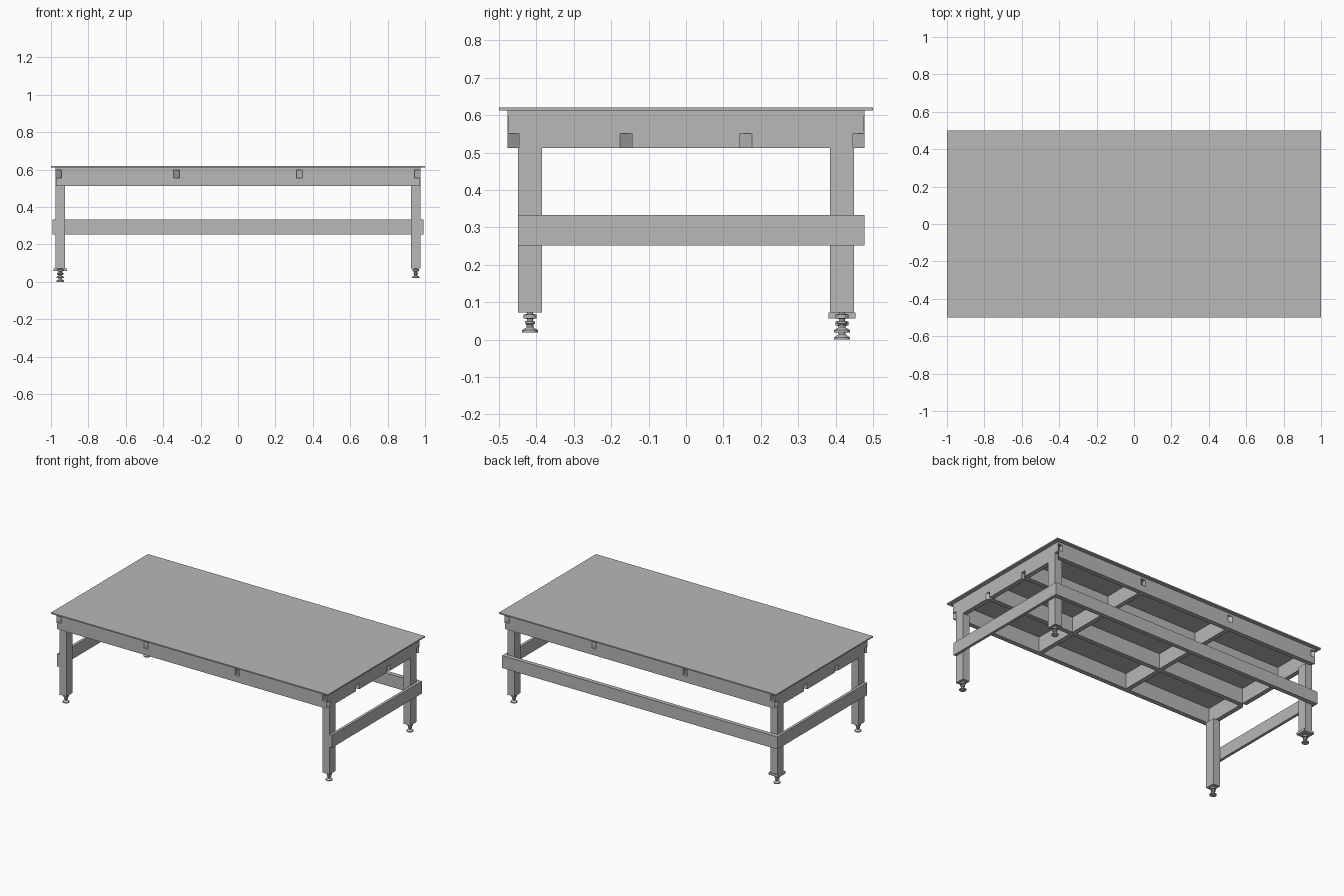
import bpy
import bmesh
import math

if "Cube" in bpy.data.objects:
    bpy.data.objects.remove(bpy.data.objects["Cube"])

steel = bpy.data.materials.new("plain_grey_steel")
steel.use_nodes = True
steel.diffuse_color = (0.48, 0.48, 0.48, 1)
steel.node_tree.nodes["Principled BSDF"].inputs["Base Color"].default_value = steel.diffuse_color


def add_object(name, bm):
    bmesh.ops.recalc_face_normals(bm, faces=bm.faces)
    mesh = bpy.data.meshes.new(name)
    bm.to_mesh(mesh)
    bm.free()
    mesh.materials.append(steel)
    obj = bpy.data.objects.new(name, mesh)
    bpy.context.collection.objects.link(obj)
    return obj


def prism(bm, outline, z0, z1):
    """Extrude a plan outline from z0 to z1."""
    low = [bm.verts.new((x, y, z0)) for x, y in outline]
    face = bm.faces.new(low)
    new = bmesh.ops.extrude_face_region(bm, geom=[face])["geom"]
    for v in new:
        if isinstance(v, bmesh.types.BMVert):
            v.co.z = z1


def box(name, x0, x1, y0, y1, z0, z1):
    bm = bmesh.new()
    prism(bm, [(x0, y0), (x1, y0), (x1, y1), (x0, y1)], z0, z1)
    return add_object(name, bm)


def lathe(name, profile, x, y, z, steps=24):
    """Spin a (radius, height) profile about a vertical axis."""
    bm = bmesh.new()
    verts = [bm.verts.new((r, 0, h)) for r, h in profile]
    edges = [bm.edges.new(pair) for pair in zip(verts, verts[1:])]
    bmesh.ops.spin(bm, geom=verts + edges, axis=(0, 0, 1), cent=(0, 0, 0),
                   angle=math.tau, steps=steps)
    bmesh.ops.remove_doubles(bm, verts=bm.verts, dist=0.0001)
    obj = add_object(name, bm)
    obj.location = (x, y, z)
    bpy.ops.object.select_all(action="DESELECT")
    obj.select_set(True)
    bpy.context.view_layer.objects.active = obj
    bpy.ops.object.shade_smooth_by_angle(angle=math.radians(35))
    return obj


HX, HY = 0.975, 0.477      # half size of the frame
T = 0.03                   # beam thickness
LOW, HIGH = 0.512, 0.612   # frame height

# Table top
box("table_top", -1, 1, -0.5, 0.5, HIGH, 0.62)

# Frame of crossing beams
frame = []
for i, x in enumerate((-HX + T / 2, -0.33, 0.33, HX - T / 2)):
    end = HY if i in (0, 3) else HY - T
    frame.append(box(f"cross_beam_{i + 1}", x - T / 2, x + T / 2, -end, end, LOW, HIGH))
for i, y in enumerate((-HY + T / 2, -0.16, 0.16, HY - T / 2)):
    frame.append(box(f"long_beam_{i + 1}", -HX + T, HX - T, y - T / 2, y + T / 2, LOW, HIGH))

# Small wedge pockets where the beams meet the outside of the frame
bm = bmesh.new()
DEPTH = 0.024
for side in (-1, 1):
    for m in (-1, 1):
        for c, half in ((0.16, 0.016), (HY - T / 2, 0.016)):
            a, b = m * (c + half), m * (c - half)
            prism(bm, [(side * (HX + 0.01), a), (side * HX, a),
                       (side * (HX - DEPTH), b), (side * (HX + 0.01), b)], LOW - 0.01, 0.551)
        for c in (0.33, HX - T / 2):
            a, b = m * (c + 0.016), m * (c - 0.016)
            prism(bm, [(a, side * (HY + 0.01)), (a, side * HY),
                       (b, side * (HY - DEPTH)), (b, side * (HY + 0.01))], 0.556, 0.598)
cutter = add_object("pocket_cutter", bm)
cutter.hide_render = True
for beam in (frame[0], frame[3], frame[4], frame[7]):
    mod = beam.modifiers.new("pockets", "BOOLEAN")
    mod.operation = "DIFFERENCE"
    mod.solver = "EXACT"
    mod.object = cutter
    bpy.context.view_layer.objects.active = beam
    bpy.ops.object.modifier_apply(modifier=mod.name)
bpy.data.objects.remove(cutter)

# Legs with levelling feet; one foot is wound further out on a plate
FOOT = [(0, 0), (0.021, 0), (0.021, 0.006), (0.009, 0.014), (0.009, 0.02),
        (0.013, 0.024), (0.013, 0.029), (0.008, 0.031), (0.008, 0.036),
        (0.017, 0.038), (0.017, 0.048), (0.008, 0.05), (0.008, 0.06), (0, 0.06)]
for sx, side in ((-1, "right"), (1, "left")):
    for sy, end in ((-1, "front"), (1, "back")):
        x, y = sx * 0.95, sy * 0.417
        tag = f"{end}_{side}"
        box(f"leg_{tag}", x - 0.025, x + 0.025, y - 0.032, y + 0.032, 0.072, LOW)
        wound_out = sx < 0 < sy
        if wound_out:
            box("foot_plate", x - 0.036, x + 0.036, y - 0.036, y + 0.036, 0.057, 0.072)
        lathe(f"levelling_foot_{tag}", FOOT, x, y, 0 if wound_out else 0.019)

# Stretchers on both ends and along the back
for s, side in ((-1, "right"), (1, "left")):
    x0, x1 = sorted((s * HX, s * 0.993))
    box(f"end_stretcher_{side}", x0, x1, -0.449, 0.449, 0.252, 0.333)
box("back_stretcher", -0.993, 0.993, 0.449, HY, 0.252, 0.333)
